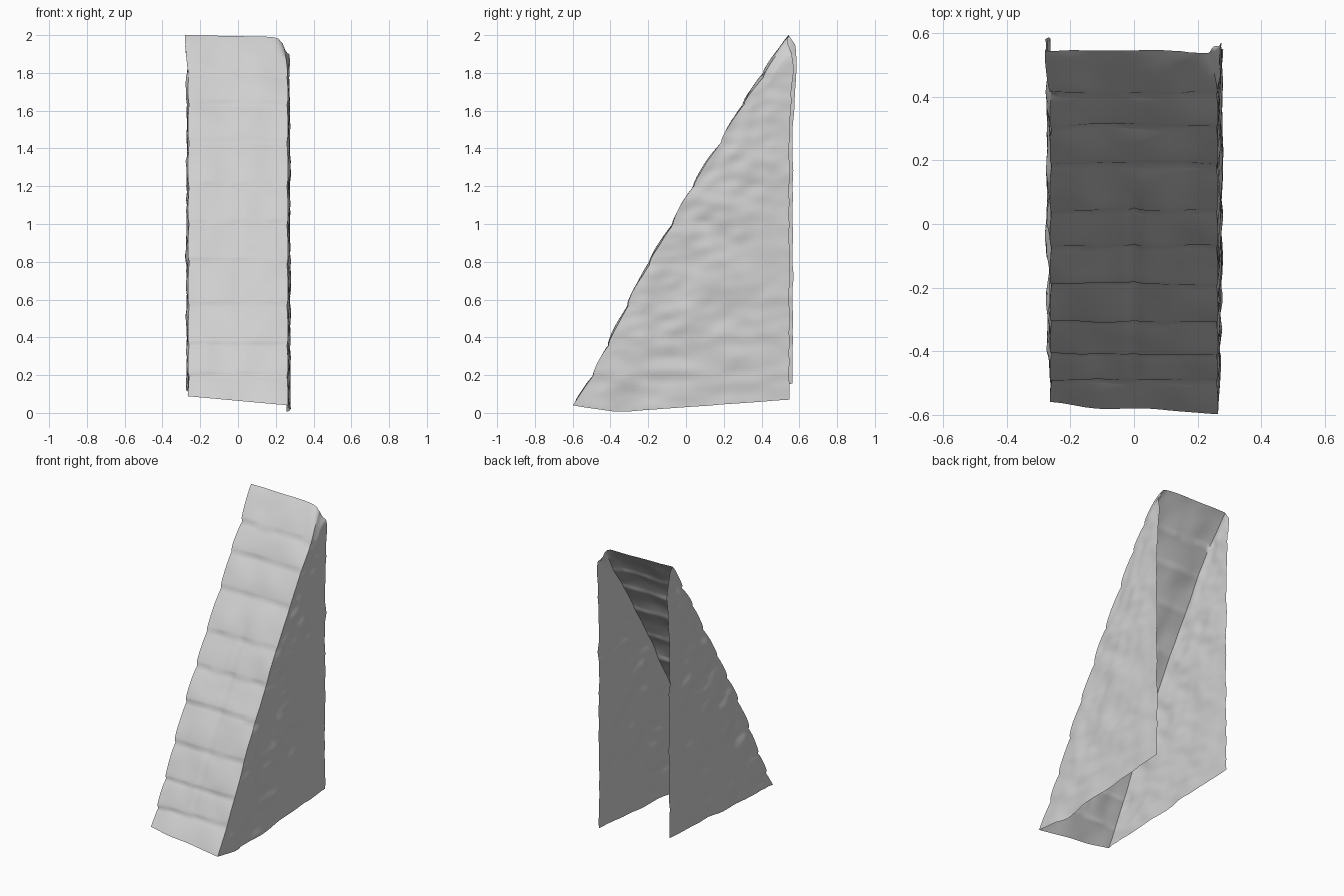
import bpy, bmesh
from mathutils import Vector, noise

cube = bpy.data.objects.get("Cube")
if cube:
    bpy.data.objects.remove(cube, do_unlink=True)

# Joints between stone courses on the slope: (y, z)
JOINTS = [(-0.605, 0.0), (-0.485, 0.2), (-0.405, 0.36), (-0.305, 0.57), (-0.185, 0.8),
          (-0.065, 1.0), (0.045, 1.2), (0.195, 1.44), (0.315, 1.64), (0.415, 1.8),
          (0.545, 2.0)]
ROWS, FRONT, WALL = 120, 24, 26


def lerp(a, b, t):
    return a + (b - a) * t


def wobble(x, y, z, scale):
    return noise.noise(Vector((x, y, z)) * scale)


def course(z):
    """Slope position at a height, and how far the stone bulges there."""
    z = min(max(z, 0.0), 2.0)
    for (y0, z0), (y1, z1) in zip(JOINTS, JOINTS[1:]):
        if z <= z1:
            f = (z - z0) / (z1 - z0)
            return lerp(y0, y1, f), 1.55 * f ** 0.3 * (1 - f) ** 0.6
    return JOINTS[-1][0], 0.0


def base_height(side, t):
    """Ragged lower edge, t running from the front to the back."""
    if side < 0:
        return lerp(0.088, 0.155, t) + 0.008 * wobble(side, t, 0, 6)
    edge = lerp(0.04, 0.004, t / 0.2) if t < 0.2 else lerp(0.004, 0.07, (t - 0.2) / 0.8)
    return edge + 0.004 * wobble(side, t, 0, 9)


def raise_base(h, b):
    return h + b * max(0.0, 1 - h / 0.4)


def front_point(u, h):
    """Point on the stepped slope, u from -1 to 1 across."""
    t = (u + 1) / 2
    z = raise_base(h, lerp(base_height(-1, 0), base_height(1, 0), t))
    y, bulge = course(z + 0.012 * wobble(u * 0.3, 0, h, 5))
    # The top stone leans towards the right-hand wall
    x = u * (0.257 + 0.009 * bulge) - 0.022 * max(0.0, h - 1.8) / 0.2
    y += -0.016 * bulge + 0.008 * wobble(x, y, z, 7)
    # Shallow upright joint in the middle of the lower stones
    if abs(u) < 0.04 and 0.2 < h < 1.3:
        y += 0.004
    z -= 0.01 * t * (h / 2) ** 8 + 0.035 * max(0, u) ** 14 * (h / 2) ** 20
    return Vector((x, y, z))


def wall_point(side, t, h):
    """Point on a side wall, t from the slope to the open back."""
    start = front_point(side, h)
    flare = max(0.0, 1 - abs(h - 1.85) / 0.35)
    back = (0.547 if side > 0 else 0.565) + 0.022 * flare
    back += 0.006 * wobble(side, 3, h, 9)
    y = lerp(start.y, max(back, start.y + 0.012), t)
    z = raise_base(h, base_height(side, t)) if h < 0.4 else start.z - 0.05 * t * (h / 2) ** 20
    # Turn the corner, then run back with weathered dents
    reach = min(1.0, (y - start.y) / 0.05)
    rear = 0.275 if side > 0 else max(0.268, abs(start.x))
    width = lerp(abs(start.x), lerp(0.266, rear, t), reach)
    dents = 0.018 * wobble(side * 2, y + 0.4 * z, z, 5) + 0.011 * wobble(side * 4, y, z * 1.4, 11)
    return Vector((side * (width + dents * reach * (1 - 0.6 * t)), y, z))


# Open shell: right wall, stepped front, left wall in one continuous strip
bm = bmesh.new()
grid = []
for r in range(ROWS + 1):
    h = 2.0 * r / ROWS
    line = [wall_point(-1, 1 - i / WALL, h) for i in range(WALL)]
    line += [front_point(-1 + 2 * i / FRONT, h) for i in range(FRONT + 1)]
    line += [wall_point(1, (i + 1) / WALL, h) for i in range(WALL)]
    grid.append([bm.verts.new(p) for p in line])
for low, high in zip(grid, grid[1:]):
    for i in range(len(low) - 1):
        bm.faces.new((low[i], low[i + 1], high[i + 1], high[i]))

mesh = bpy.data.meshes.new("stone_buttress")
bm.to_mesh(mesh)
bm.free()
buttress = bpy.data.objects.new("stone_buttress", mesh)
bpy.context.collection.objects.link(buttress)

# Pale stone
stone = bpy.data.materials.new("pale_stone")
stone.use_nodes = True
colour = (0.63, 0.63, 0.63, 1)
stone.diffuse_color = colour
stone.node_tree.nodes["Principled BSDF"].inputs["Base Color"].default_value = colour
mesh.materials.append(stone)

bpy.context.view_layer.objects.active = buttress
buttress.select_set(True)
bpy.ops.object.shade_smooth_by_angle(angle=1.0)
